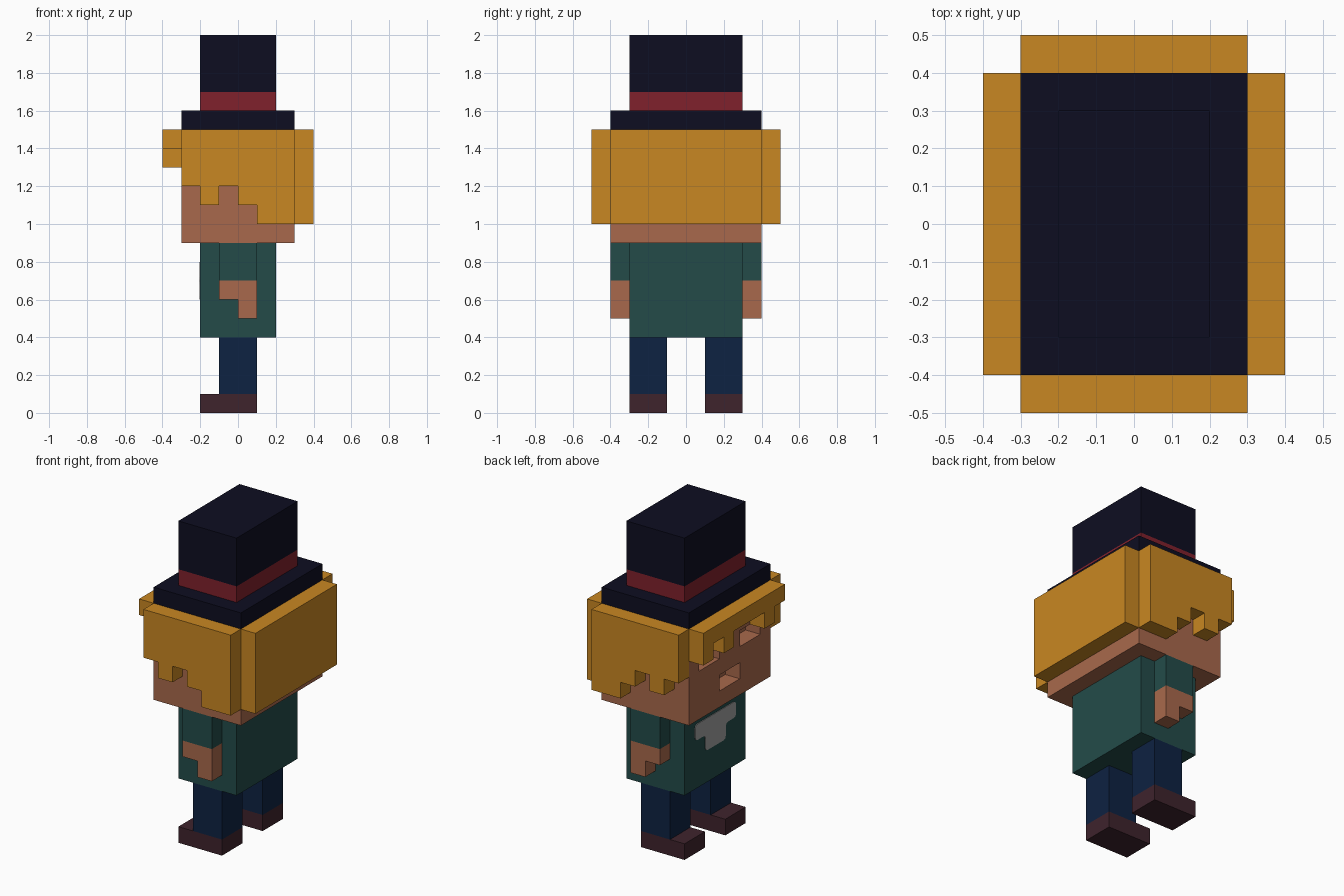
import bpy, bmesh
from mathutils import Vector

if "Cube" in bpy.data.objects:
    bpy.data.objects.remove(bpy.data.objects["Cube"])


def lin(c):
    c /= 255
    return c / 12.92 if c <= 0.04045 else ((c + 0.055) / 1.055) ** 2.4


def material(name, r, g, b):
    m = bpy.data.materials.new(name)
    m.diffuse_color = (lin(r), lin(g), lin(b), 1)
    m.use_nodes = True
    m.node_tree.nodes["Principled BSDF"].inputs["Base Color"].default_value = m.diffuse_color
    return m


NAVY = material("midnight felt", 13, 13, 33)
RED = material("dark red band", 128, 33, 44)
HAIR = material("golden hair", 201, 135, 34)
SKIN = material("skin", 169, 105, 76)
TEAL = material("teal cloth", 35, 75, 73)
BLUE = material("blue trousers", 13, 34, 66)
SHOE = material("brown shoe", 62, 35, 44)
GREY = material("grey badge", 160, 160, 160)


def finish(name, bm, *mats):
    bmesh.ops.recalc_face_normals(bm, faces=bm.faces[:])
    me = bpy.data.meshes.new(name)
    bm.to_mesh(me)
    bm.free()
    for m in mats:
        me.materials.append(m)
    ob = bpy.data.objects.new(name, me)
    bpy.context.collection.objects.link(ob)
    return ob


def box_mesh(lo, hi):
    lo, hi = Vector(lo), Vector(hi)
    bm = bmesh.new()
    bmesh.ops.create_cube(bm, size=1)
    for v in bm.verts:
        v.co = (lo + hi) / 2 + v.co * (hi - lo)
    return bm


def box(name, lo, hi, mat):
    return finish(name, box_mesh(lo, hi), mat)


def cut(bm, axis, value):
    co, no = Vector(), Vector()
    co[axis], no[axis] = value, 1
    bmesh.ops.bisect_plane(bm, geom=bm.verts[:] + bm.edges[:] + bm.faces[:],
                           plane_co=co, plane_no=no)


def prism(name, pts, axis, a, b, mat, rounding=0):
    """Extrude a (horizontal, z) profile from a to b along x (0) or y (1)."""
    bm = bmesh.new()
    place = lambda u, z: (a, u, z) if axis == 0 else (u, a, z)
    bm.faces.new([bm.verts.new(place(u, z)) for u, z in pts])
    if rounding:
        bmesh.ops.bevel(bm, geom=bm.verts[:], offset=rounding, segments=2,
                        profile=0.5, affect='VERTICES')
    ext = bmesh.ops.extrude_face_region(bm, geom=bm.faces[:])
    for v in ext["geom"]:
        if isinstance(v, bmesh.types.BMVert):
            v.co[axis] = b
    return finish(name, bm, mat)


def fringe(steps, top):
    """Profile with a stepped lower edge: steps are (start, end, bottom z)."""
    pts = []
    for s, e, z in steps:
        pts += [(s, z), (e, z)]
    return pts + [(steps[-1][1], top), (steps[0][0], top)]


# Hat: brim, then crown with a flush band at its foot
box("hat_brim", (-.3, -.4, 1.5), (.3, .4, 1.6), NAVY)
bm = box_mesh((-.2, -.3, 1.6), (.2, .3, 2.0))
cut(bm, 2, 1.7)
for f in bm.faces:
    f.material_index = int(f.calc_center_median().z < 1.7)
finish("hat_crown", bm, NAVY, RED)

# Head with sunken eyes and mouth on the -x face
bm = box_mesh((-.3, -.4, .9), (.3, .4, 1.5))
for y in (-.3, -.1, .1, .3):
    cut(bm, 1, y)
for z in (1.0, 1.1, 1.2, 1.3):
    cut(bm, 2, z)
bmesh.ops.recalc_face_normals(bm, faces=bm.faces[:])
sunken = []
for f in bm.faces:
    c = f.calc_center_median()
    eye = abs(abs(c.y) - .2) < .05 and abs(c.z - 1.25) < .02
    mouth = abs(c.y) < .05 and abs(c.z - 1.05) < .02
    if c.x < -.29 and (eye or mouth):
        sunken.append(f)
bmesh.ops.inset_individual(bm, faces=sunken, thickness=0, depth=-.1)
finish("head", bm, SKIN)

# Hair: back slab, stepped sides, short stepped fringe
box("hair_back", (.3, -.4, 1.0), (.4, .4, 1.5), HAIR)
side = fringe([(-.3, -.2, 1.2), (-.2, -.1, 1.1), (-.1, 0, 1.2),
               (0, .1, 1.1), (.1, .3, 1.0)], 1.5)
front = fringe([(-.4, -.3, 1.4), (-.3, -.2, 1.3), (-.2, .1, 1.4),
                (.1, .2, 1.3), (.2, .3, 1.4), (.3, .4, 1.3)], 1.5)
prism("hair_fringe", front, 0, -.4, -.3, HAIR)

# Torso and chest badge plate
box("torso", (-.2, -.3, .4), (.2, .3, .9), TEAL)
badge = [(-.2, .8), (-.2, .7), (-.1, .7), (-.1, .6),
         (.1, .6), (.1, .7), (.2, .7), (.2, .8)]
prism("chest_badge", badge, 0, -.204, -.2, GREY, rounding=.02)

# Mirrored parts: side hair, sleeves, hands, legs, shoes
hand = [(-.1, .7), (-.1, .6), (0, .6), (0, .5), (.1, .5), (.1, .7)]
for s, tag in ((-1, "right"), (1, "left")):
    def pair(name, x0, x1, y0, y1, z0, z1, mat):
        ya, yb = sorted((s * y0, s * y1))
        box(name + "_" + tag, (x0, ya, z0), (x1, yb, z1), mat)
    prism("hair_side_" + tag, side, 1, s * .4, s * .5, HAIR)
    pair("sleeve", -.1, .1, .3, .4, .7, .9, TEAL)
    prism("hand_" + tag, hand, 1, s * .3, s * .4, SKIN)
    pair("leg", -.1, .1, .1, .3, .1, .4, BLUE)
    pair("shoe", -.2, .1, .1, .3, 0, .1, SHOE)
